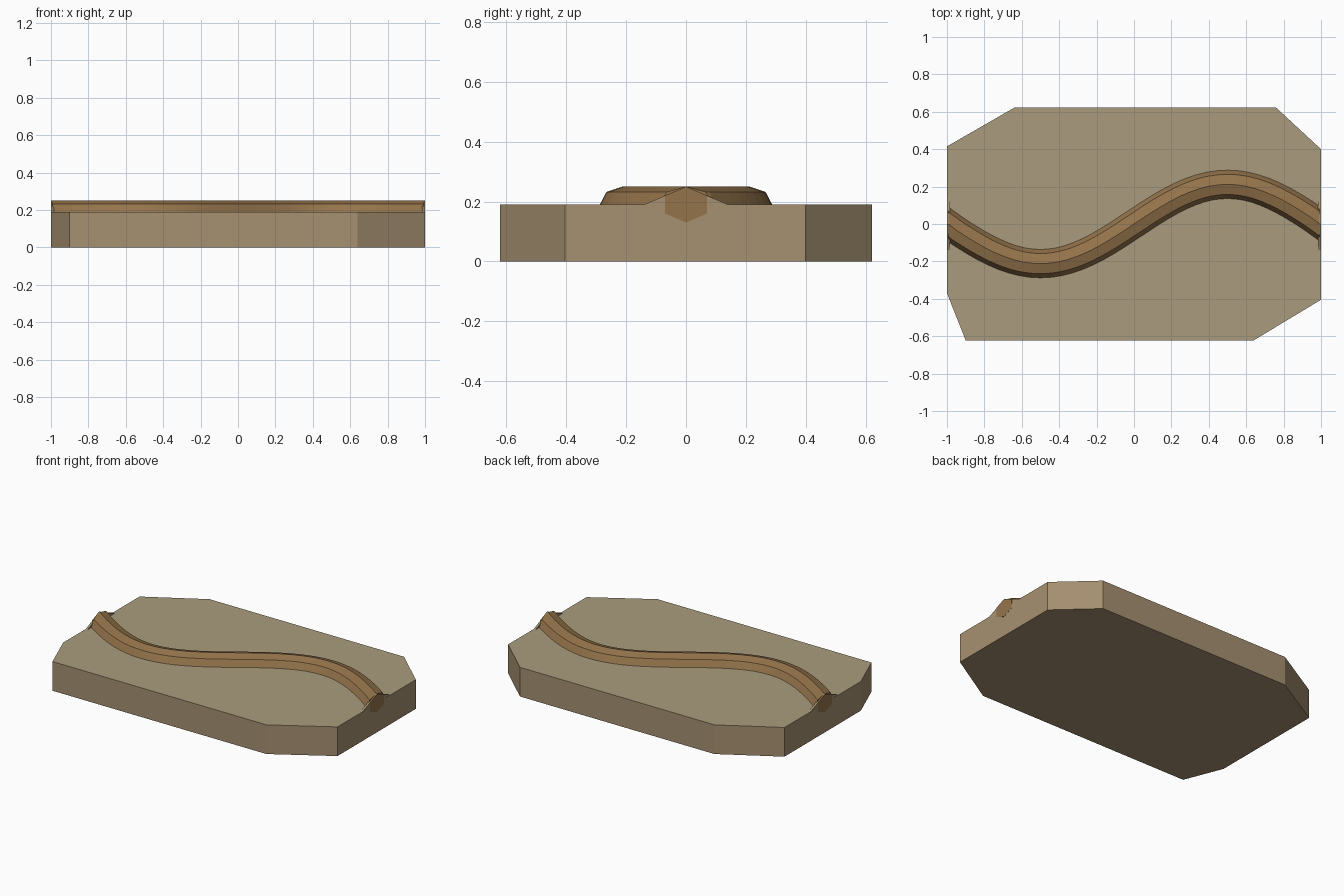
import bpy, bmesh
from math import sin, cos, pi, atan

if "Cube" in bpy.data.objects:
    bpy.data.objects.remove(bpy.data.objects["Cube"])


def material(name, color):
    m = bpy.data.materials.new(name)
    m.diffuse_color = (*color, 1)
    m.use_nodes = True
    m.node_tree.nodes["Principled BSDF"].inputs["Base Color"].default_value = m.diffuse_color
    return m


SIDE = material("earth_side", (0.38, 0.28, 0.165))
TOP = material("dry_ground", (0.40, 0.335, 0.205))
RIDGE = material("ridge_brown", (0.30, 0.175, 0.07))


def loft(name, rings, mats):
    """Skin equal-length rings of points and cap both ends."""
    bm = bmesh.new()
    vs = [[bm.verts.new(p) for p in r] for r in rings]
    n = len(rings[0])
    for a, b in zip(vs, vs[1:]):
        for i in range(n):
            j = (i + 1) % n
            bm.faces.new((a[i], a[j], b[j], b[i]))
    bm.faces.new(vs[0])
    bm.faces.new(vs[-1])
    bmesh.ops.recalc_face_normals(bm, faces=bm.faces[:])
    bm.normal_update()
    if len(mats) > 1:
        for f in bm.faces:
            f.material_index = 1 if f.normal.z > 0.9 else 0
    me = bpy.data.meshes.new(name)
    bm.to_mesh(me)
    bm.free()
    for m in mats:
        me.materials.append(m)
    ob = bpy.data.objects.new(name, me)
    bpy.context.collection.objects.link(ob)
    return ob


H = 0.19

# Ground slab with unevenly clipped corners
outline = [(-0.9, -0.622), (0.64, -0.622), (1, -0.405), (1, 0.40),
           (0.76, 0.622), (-0.64, 0.622), (-1, 0.415), (-1, -0.37)]
loft("ground_slab", [[(x, y, z) for x, y in outline] for z in (0, H)], [SIDE, TOP])

# Winding ridge: flattened octagonal section swept along a sine path
rings = []
STEPS = 40
for k in range(STEPS + 1):
    x = -1 + 2 * k / STEPS
    y = 0.212 * sin(pi * x)
    t = atan(0.212 * pi * cos(pi * x))
    end = k in (0, STEPS)
    ring = []
    for i in range(8):
        a = i * pi / 4
        w, h = 0.076 * cos(a), 0.06 * sin(a)
        if end:  # end sections lie flat in the slab's end plane
            ring.append((x * 0.993, y + w / cos(t), H + h))
        else:
            ring.append((x - w * sin(t), y + w * cos(t), H + h))
    rings.append(ring)
loft("winding_ridge", rings, [RIDGE])

# Low gable and hexagonal plug closing each end of the ridge
gable = [(-0.14, H - 0.01), (0.14, H - 0.01), (0.14, H), (0, H + 0.06), (-0.14, H)]
plug = [(0, 0.06), (0.07, 0.03), (0.07, -0.03), (0, -0.06), (-0.07, -0.03), (-0.07, 0.03)]
for side, s in (("left", -1), ("right", 1)):
    loft("end_gable_" + side, [[(s * x, y, z) for y, z in gable] for x in (0.985, 0.999)], [SIDE])
    loft("end_plug_" + side, [[(s * x, y, H + z) for y, z in plug] for x in (0.985, 1.001)], [RIDGE])
